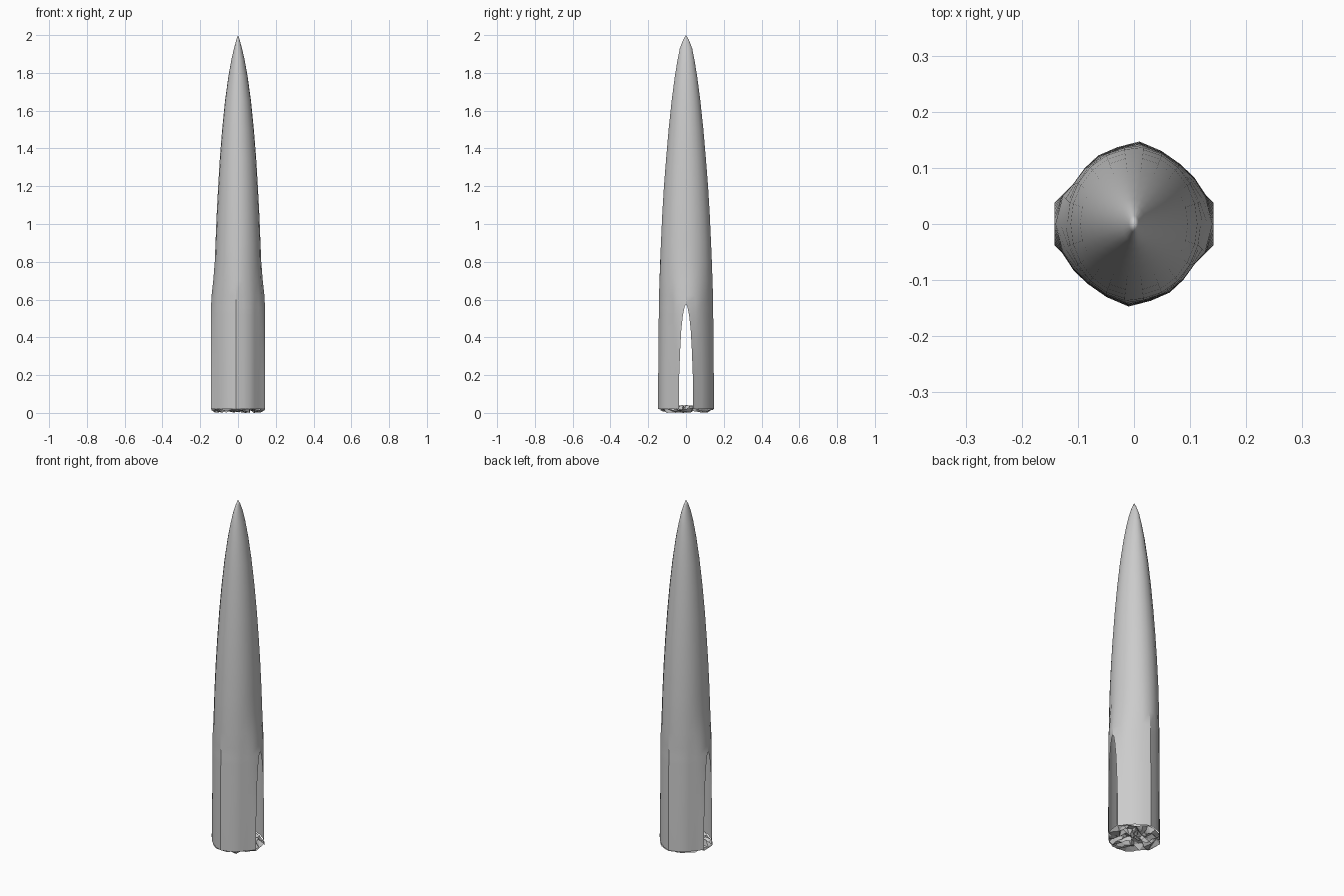
import bpy, bmesh, math, random

random.seed(4)
cube = bpy.data.objects.get("Cube")
if cube:
    bpy.data.objects.remove(cube, do_unlink=True)

grey = bpy.data.materials.new("pale_grey")
grey.use_nodes = True
grey.diffuse_color = (0.6, 0.6, 0.6, 1)
grey.node_tree.nodes["Principled BSDF"].inputs["Base Color"].default_value = (0.6, 0.6, 0.6, 1)

# Half of the lower cross-section, from one slot edge to the other, with a ridge
FOOT = [(-.145, -.038), (-.13, -.053), (-.11, -.083), (-.085, -.107), (-.05, -.131), (-.01, -.148),
        (.03, -.138), (.065, -.123), (.09, -.1), (.112, -.07), (.13, -.053), (.145, -.038)]

# Height, half width, half depth, slot half width, blend from foot to ellipse
LEVELS = [(.02, .142, .147, .038, 0), (.2, .142, .147, .036, 0), (.33, .142, .146, .031, 0),
          (.44, .142, .145, .025, 0), (.52, .142, .144, .016, 0), (.56, .142, .144, .008, 0),
          (.575, .142, .143, 0, 0), (.62, .14, .143, 0, .15), (.7, .131, .141, 0, .5),
          (.8, .123, .138, 0, .85), (.9, .119, .134, 0, 1), (1.05, .113, .127, 0, 1),
          (1.2, .105, .118, 0, 1), (1.35, .096, .106, 0, 1), (1.5, .084, .093, 0, 1),
          (1.65, .069, .077, 0, 1), (1.78, .051, .06, 0, 1), (1.87, .035, .045, 0, 1),
          (1.93, .021, .033, 0, 1), (1.975, .009, .015, 0, 1), (2, 0, 0, 0, 1)]


def half_section(rx, ry, slot, blend):
    points = []
    last = len(FOOT) - 1
    for i, (fx, fy) in enumerate(FOOT):
        a = math.pi * (1 + i / last)
        x = fx * rx / .145 * (1 - blend) + rx * math.cos(a) * blend
        y = fy * ry / .148 * (1 - blend) + ry * math.sin(a) * blend
        points.append((x, -slot if i in (0, last) else y))
    return points


def finish(name, bm):
    bmesh.ops.remove_doubles(bm, verts=bm.verts, dist=.0001)
    bmesh.ops.recalc_face_normals(bm, faces=bm.faces)
    mesh = bpy.data.meshes.new(name)
    bm.to_mesh(mesh)
    bm.free()
    mesh.materials.append(grey)
    obj = bpy.data.objects.new(name, mesh)
    bpy.context.collection.objects.link(obj)
    return obj


def bridge(bm, rows, closed=False):
    for low, high in zip(rows, rows[1:]):
        n = len(low)
        for i in range(n if closed else n - 1):
            j = (i + 1) % n
            bm.faces.new((low[i], low[j], high[j], high[i]))


# Tapering hollow shell: two matching halves that join above the side slots
bm = bmesh.new()
for turn in (1, -1):
    rows = []
    for z, *shape in LEVELS:
        rows.append([bm.verts.new((x * turn, y * turn, z)) for x, y in half_section(*shape)])
    bridge(bm, rows)
shell = finish("tower_shell", bm)
bpy.ops.object.select_all(action="DESELECT")
shell.select_set(True)
bpy.context.view_layer.objects.active = shell
bpy.ops.object.shade_smooth_by_angle(angle=math.radians(30))

# Crumpled floor closing the foot
bm = bmesh.new()
half = half_section(*LEVELS[0][1:])
outline = half + [(-x, -y) for x, y in half]
rows = []
for k in (1, .82, .64, .46, .28, .1):
    shake = 0 if k == 1 else .008
    rows.append([bm.verts.new((x * k + random.uniform(-shake, shake),
                               y * k + random.uniform(-shake, shake),
                               random.uniform(.008, .03) if k == 1 else random.uniform(0, .042)))
                 for x, y in outline])
bridge(bm, rows, closed=True)
bm.faces.new(rows[-1])
min(bm.verts, key=lambda v: v.co.z).co.z = 0
bmesh.ops.triangulate(bm, faces=bm.faces)
finish("crumpled_floor", bm)
